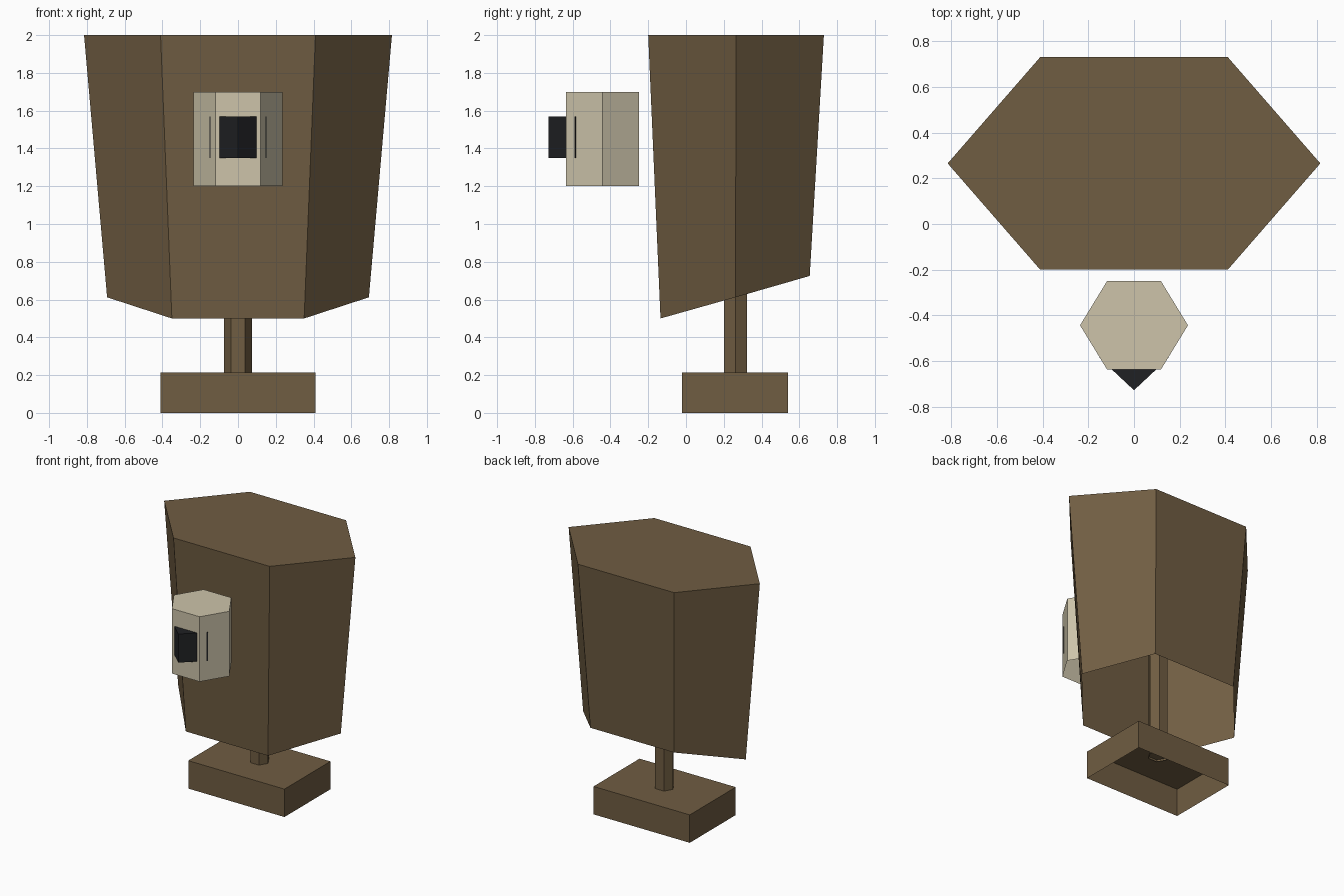
import bpy, bmesh, math

if "Cube" in bpy.data.objects:
    bpy.data.objects.remove(bpy.data.objects["Cube"])


def material(name, rgb):
    """Flat colour given as 0-255 sRGB, stored as linear."""
    m = bpy.data.materials.new(name)
    lin = [((c / 255 + 0.055) / 1.055) ** 2.4 for c in rgb]
    m.diffuse_color = (*lin, 1)
    m.use_nodes = True
    m.node_tree.nodes["Principled BSDF"].inputs["Base Color"].default_value = m.diffuse_color
    return m


brown = material("brown", (112, 93, 66))
cream = material("cream", (205, 196, 170))
black = material("black", (32, 33, 36))


def capped_shell(name, bottom, top, mat):
    """Walls between two matching rings plus a lid; the underside stays open."""
    bm = bmesh.new()
    lo = [bm.verts.new(p) for p in bottom]
    hi = [bm.verts.new(p) for p in top]
    n = len(lo)
    for i in range(n):
        j = (i + 1) % n
        bm.faces.new((lo[i], lo[j], hi[j], hi[i]))
    bm.faces.new(hi)
    me = bpy.data.meshes.new(name)
    bm.to_mesh(me)
    bm.free()
    me.materials.append(mat)
    ob = bpy.data.objects.new(name, me)
    bpy.context.collection.objects.link(ob)
    return ob


def prism(name, ring, z0, z1, mat):
    return capped_shell(name, [(x, y, z0) for x, y in ring],
                        [(x, y, z1) for x, y in ring], mat)


def hexagon(rx, half, cy, ry):
    """Counter-clockwise hexagon with points on +x and -x."""
    return [(-half, cy - ry), (half, cy - ry), (rx, cy),
            (half, cy + ry), (-half, cy + ry), (-rx, cy)]


# Tapered body with a sloping open underside
body_top = [(x, y, 2.0) for x, y in hexagon(0.815, 0.41, 0.265, 0.465)]
body_bottom = [(-0.35, -0.135, 0.5), (0.35, -0.135, 0.5), (0.693, 0.262, 0.612),
               (0.356, 0.655, 0.725), (-0.356, 0.655, 0.725), (-0.693, 0.262, 0.612)]
capped_shell("body", body_bottom, body_top, brown)

# Post running up inside the body
prism("post", hexagon(0.073, 0.037, 0.262, 0.06), 0.2, 1.25, brown)

# Box base, open underneath
prism("base", [(-0.41, -0.02), (0.41, -0.02), (0.41, 0.54), (-0.41, 0.54)],
      0.0, 0.215, brown)

# Cream snout block floating in front of the body
prism("snout", hexagon(0.236, 0.118, -0.443, 0.193), 1.2, 1.7, cream)

# Dark nose: diamond prism whose side corners just break through the snout
prism("nose", [(0, -0.727), (0.152, -0.585), (0, -0.443), (-0.152, -0.585)],
      1.35, 1.57, black)
